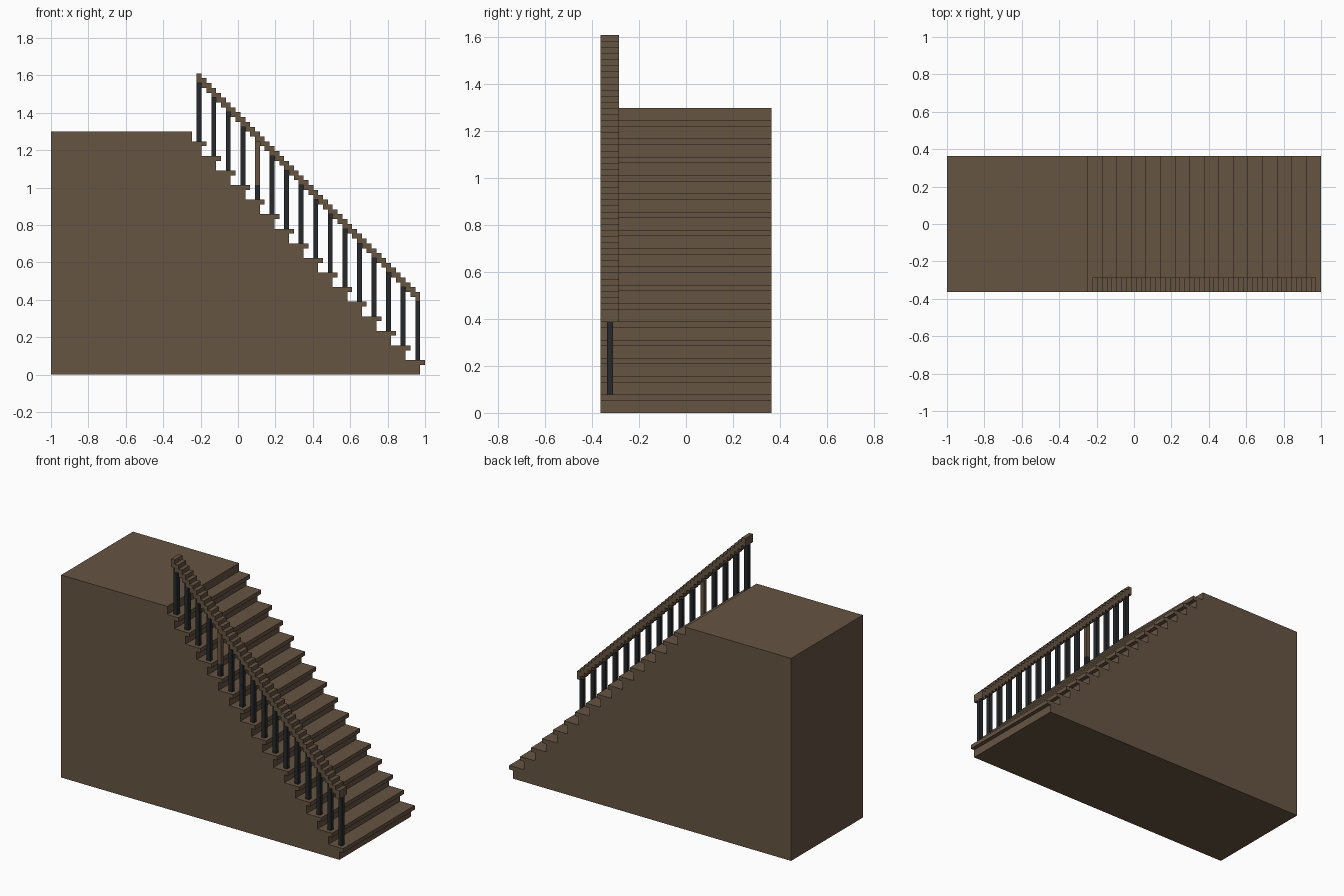
import bpy, bmesh

if "Cube" in bpy.data.objects:
    bpy.data.objects.remove(bpy.data.objects["Cube"])

U = 2 / 77            # modular unit: the whole model sits on this grid
STEPS = 16
LENGTH, WIDTH = 77, 28


def material(name, color):
    m = bpy.data.materials.new(name)
    m.diffuse_color = (*color, 1)
    m.use_nodes = True
    m.node_tree.nodes["Principled BSDF"].inputs["Base Color"].default_value = m.diffuse_color
    return m


wood = material("brown_wood", (0.132, 0.090, 0.055))
iron = material("dark_iron", (0.020, 0.022, 0.024))


def extrude_profile(name, points, y0, y1, mat):
    """Extrude an x-z outline (grid units) from y0 to y1."""
    bm = bmesh.new()
    verts = [bm.verts.new(((x - LENGTH / 2) * U, (y0 - WIDTH / 2) * U, z * U))
             for x, z in points]
    face = bm.faces.new(verts)
    ext = bmesh.ops.extrude_face_region(bm, geom=[face])
    moved = [g for g in ext["geom"] if isinstance(g, bmesh.types.BMVert)]
    bmesh.ops.translate(bm, verts=moved, vec=(0, (y1 - y0) * U, 0))
    bmesh.ops.recalc_face_normals(bm, faces=bm.faces)
    mesh = bpy.data.meshes.new(name)
    bm.to_mesh(mesh)
    bm.free()
    mesh.materials.append(mat)
    ob = bpy.data.objects.new(name, mesh)
    bpy.context.collection.objects.link(ob)
    return ob


def bar(name, x, z0, z1, mat):
    """Square upright, one unit thick, under the middle of the rail."""
    extrude_profile(name, [(x, z0), (x + 1, z0), (x + 1, z1), (x, z1)], 1, 2, mat)


# Solid staircase with overhanging treads and an upper landing
outline = [(0, 0)]
for k in range(STEPS):
    riser, z = 76 - 3 * k, 3 * k
    outline += [(riser, z), (riser, z + 2), (riser + 1, z + 2), (riser + 1, z + 3)]
outline += [(29, 48), (29, 50), (0, 50)]
extrude_profile("staircase", outline, 0, WIDTH, wood)

# Handrail made of small steps climbing to the left
count = 3 * (STEPS - 1) + 1
upper, lower = [], []
for i in range(count):
    x, z = 76 - i, 15 + i
    lower += [(x, z), (x - 1, z)]
    upper += [(x, z + 2), (x - 1, z + 2)]
extrude_profile("handrail", lower + upper[::-1], 0, 3, wood)

# Balusters, one per tread; one is a wooden replacement on an iron foot
for k in range(STEPS):
    x, base, top = 75 - 3 * k, 3 + 3 * k, 15 + 3 * k
    if k == 11:
        bar("baluster_foot", x, base, base + 3, iron)
        bar("wooden_baluster", x, base + 3, top, wood)
    else:
        bar(f"baluster_{k + 1}", x, base, top, iron)
